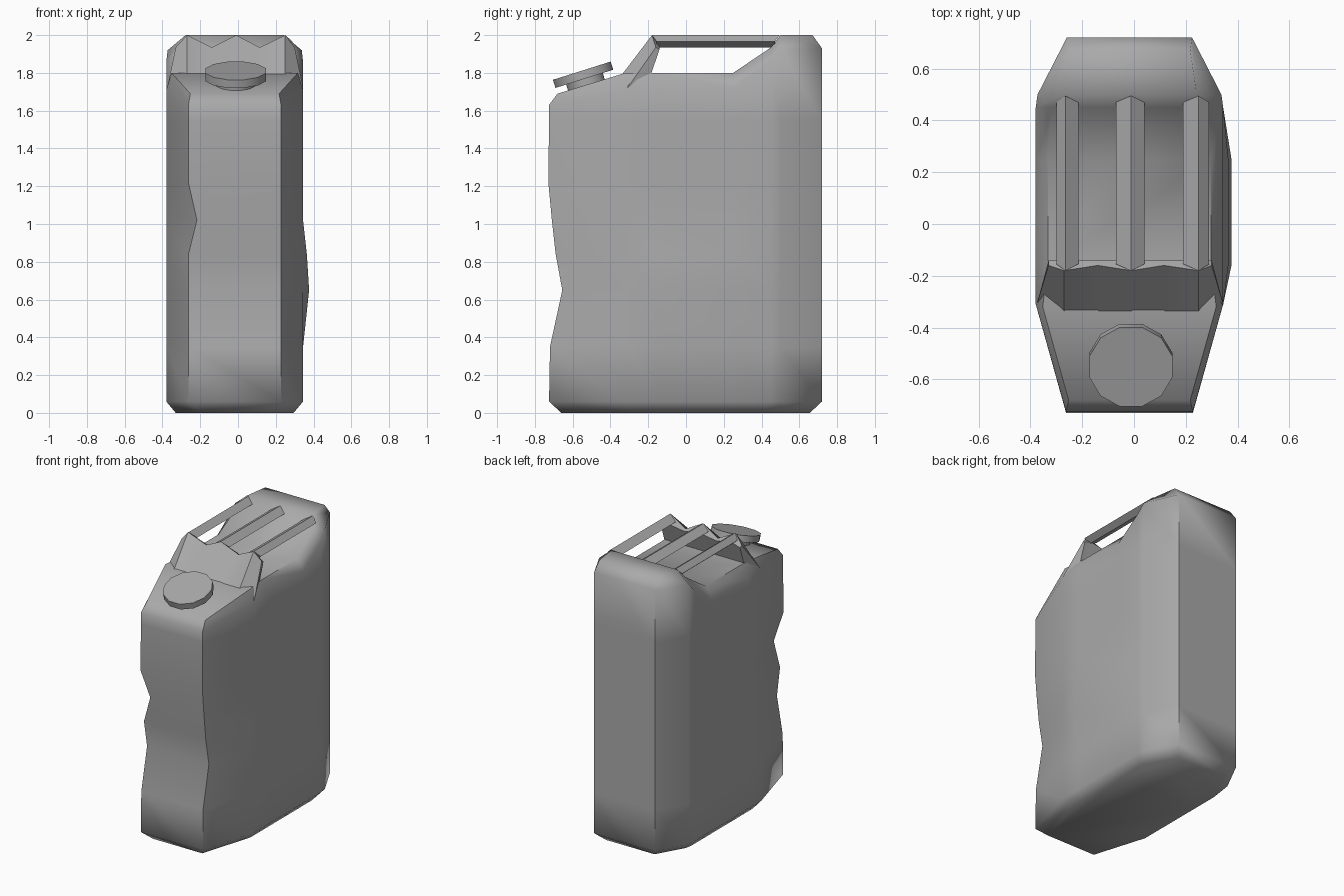
import bpy, bmesh, math
from mathutils import Matrix, Vector

cube = bpy.data.objects.get("Cube")
if cube:
    bpy.data.objects.remove(cube, do_unlink=True)

grey = bpy.data.materials.new("plain grey")
grey.use_nodes = True
COLOUR = (0.4, 0.4, 0.4, 1)
grey.diffuse_color = COLOUR
grey.node_tree.nodes["Principled BSDF"].inputs["Base Color"].default_value = COLOUR

CX = -0.0175


def finish(name, bm, angle):
    bmesh.ops.recalc_face_normals(bm, faces=bm.faces)
    mesh = bpy.data.meshes.new(name)
    bm.to_mesh(mesh)
    bm.free()
    obj = bpy.data.objects.new(name, mesh)
    bpy.context.collection.objects.link(obj)
    mesh.materials.append(grey)
    bpy.ops.object.select_all(action="DESELECT")
    obj.select_set(True)
    bpy.context.view_layer.objects.active = obj
    bpy.ops.object.shade_smooth_by_angle(angle=math.radians(angle))
    return obj


def loft(bm, rings):
    """Join closed rings of equal length with quads and return their vertices."""
    rows = [[bm.verts.new(p) for p in ring] for ring in rings]
    for a, b in zip(rows, rows[1:]):
        for i in range(len(a)):
            j = (i + 1) % len(a)
            bm.faces.new((a[i], a[j], b[j], b[i]))
    return rows


# Body: eight-sided outline with extra stations along the long sides
# Each station: y, half width, shoulder z, rim y, rim half width, rim z
stations = [
    (-0.725, 0.245, 1.63, -0.68, 0.235, 1.69),
    (-0.31, 0.362, 1.71, -0.32, 0.335, 1.80),
    (-0.16, 0.362, 1.71, -0.16, 0.315, 1.80),
    (0.25, 0.362, 1.72, 0.25, 0.315, 1.80),
    (0.45, 0.362, 1.86, 0.45, 0.295, 1.935),
    (0.50, 0.355, 1.92, 0.50, 0.26, 2.0),
    (0.72, 0.242, 1.93, 0.67, 0.235, 2.0),
]
# Each level: z, front dent, right front corner dent, left bulge
levels = [
    (0.06, 0, 0, 0), (0.35, 0.005, 0, 0), (0.65, 0.07, 0, 0.032),
    (0.84, 0.035, 0, 0.02), (1.02, 0.015, 0.045, 0),
    (1.22, -0.004, 0, 0), (1.55, 0, 0, 0),
]


def outline(point):
    """Go back along -x, then forward along +x."""
    n = len(stations)
    return ([point(i, -1) for i in range(n)] +
            [point(i, 1) for i in reversed(range(n))])


def base_point(i, side):
    y, w = stations[i][:2]
    return Vector((CX + side * (w - 0.05), y * 0.91, 0))


def wall_point(level):
    z, dent, corner, bulge = level

    def point(i, side):
        y, w = stations[i][:2]
        x = CX + side * w
        if i == 0:
            y += dent
            if side < 0:
                x += corner
                y += corner * 0.6
        elif side > 0 and i in (2, 3):
            x += bulge
        return Vector((x, y, z))
    return point


def shoulder_point(i, side):
    y, w, z = stations[i][:3]
    return Vector((CX + side * w, y, z))


def rim_point(i, side):
    y, w, z = stations[i][3:]
    return Vector((CX + side * w, y, z))


bm = bmesh.new()
rings = [outline(base_point)]
rings += [outline(wall_point(level)) for level in levels]
rings += [outline(shoulder_point), outline(rim_point)]
rows = loft(bm, rings)
bm.faces.new(rows[0])
top = rows[-1]
for i in range(len(stations) - 1):
    bm.faces.new((top[i], top[i + 1], top[-2 - i], top[-1 - i]))
finish("can_body", bm, 60)

# Handle support: pleated sloping wall across the can
columns = [(-0.33, 0), (-0.27, 1), (-0.14, 0), (-0.01, 1),
           (0.115, 0), (0.25, 1), (0.30, 0)]
rings = []
for k, (x, ridge) in enumerate(columns):
    end = k in (0, len(columns) - 1)
    foot_x = x + math.copysign(0.045, x) if end else x
    rings.append([
        (foot_x, -0.31 if end else -0.34, 1.72 if end else 1.79),
        (x, -0.18 if ridge else -0.16, 2.0 if ridge else 1.935),
        (x, -0.14, 1.945 if ridge else 1.925),
        (x, -0.19, 1.78),
    ])
bm = bmesh.new()
rows = loft(bm, rings)
bm.faces.new(rows[0])
bm.faces.new(rows[-1])
finish("handle_support", bm, 40)

# Three handle bars with a diamond section
bars = {"right": (-0.30, -0.265, -0.215), "middle": (-0.07, -0.012, 0.04),
        "left": (0.19, 0.25, 0.29)}
for name, (x0, xm, x1) in bars.items():
    bm = bmesh.new()
    rows = loft(bm, [[(x0, y, 1.965), (xm, y + lean, 2.0),
                      (x1, y, 1.965), (xm, y, 1.935)]
                     for y, lean in ((-0.155, -0.025), (0.47, 0.025))])
    bm.faces.new(rows[0])
    bm.faces.new(rows[-1])
    finish(name + "_handle_bar", bm, 50)


# Spout neck and screw cap, tilted with the front slope
def disc(name, radius, depth, centre):
    bm = bmesh.new()
    place = (Matrix.Translation(centre) @ Matrix.Rotation(math.radians(17.5), 4, "X")
             @ Matrix.Rotation(math.radians(15), 4, "Z"))
    bmesh.ops.create_cone(bm, cap_ends=True, segments=12, radius1=radius,
                          radius2=radius, depth=depth, matrix=place)
    finish(name, bm, 40)


disc("spout_neck", 0.105, 0.1, (-0.012, -0.53, 1.745))
disc("screw_cap", 0.166, 0.045, (-0.012, -0.545, 1.79))
